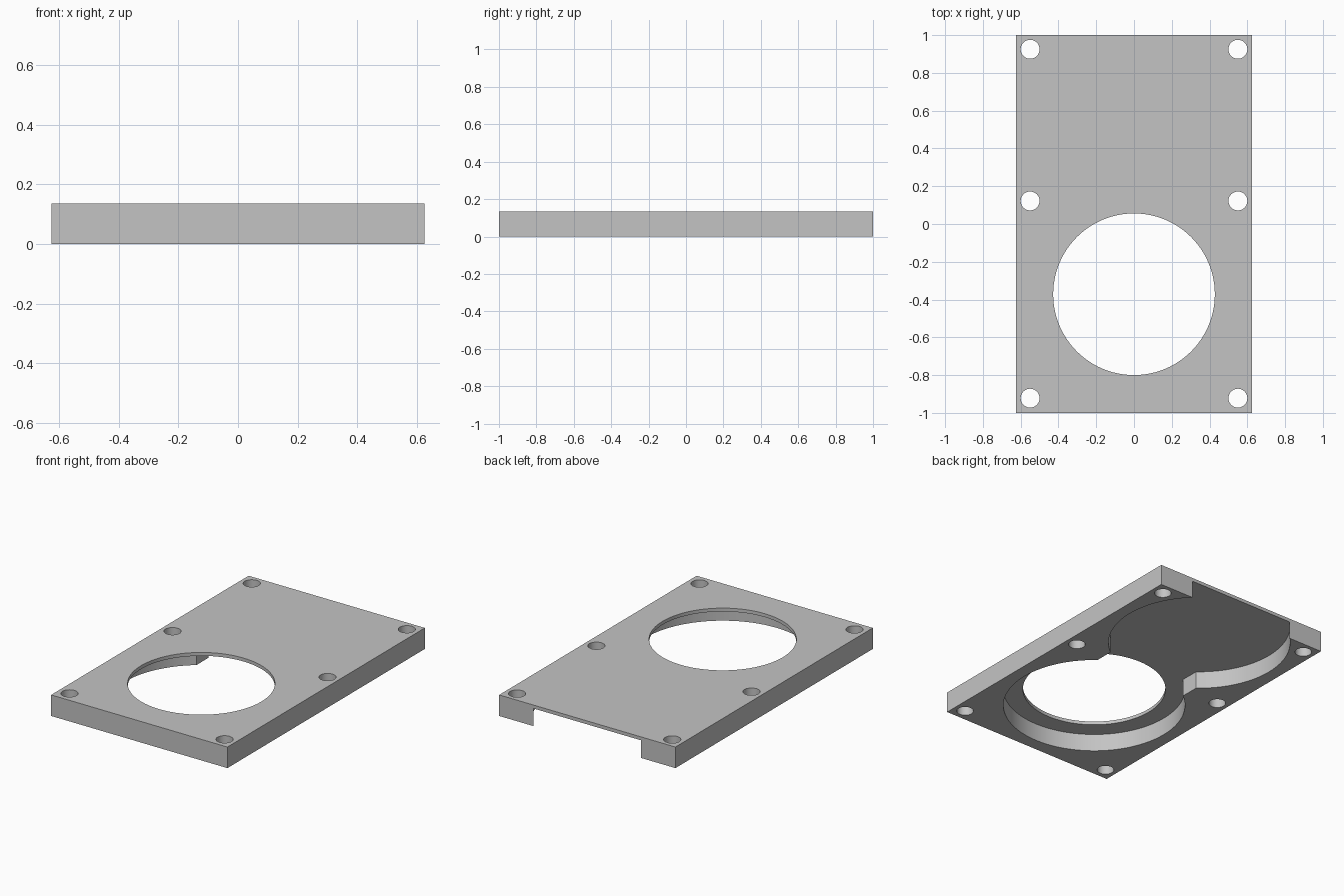
import bpy, bmesh
from math import asin, cos, pi, radians, sin

WIDTH, LENGTH, HEIGHT = 1.25, 2.0, 0.135
SKIN_Z = 0.113            # underside of the thin top skin
POCKET_R, NECK = 0.545, 0.335
FRONT_Y, BACK_Y = -0.372, 0.61

cube = bpy.data.objects.get("Cube")
if cube:
    bpy.data.objects.remove(cube, do_unlink=True)

grey = bpy.data.materials.new("plain grey")
grey.use_nodes = True
colour = (0.55, 0.55, 0.55, 1)
grey.diffuse_color = colour
grey.node_tree.nodes["Principled BSDF"].inputs["Base Color"].default_value = colour


def prism(name, outline, z0, z1):
    """Extrude a counter-clockwise outline from z0 to z1."""
    bm = bmesh.new()
    base = bm.faces.new([bm.verts.new((x, y, z0)) for x, y in outline])
    top = bmesh.ops.extrude_face_region(bm, geom=[base])["geom"]
    verts = [v for v in top if isinstance(v, bmesh.types.BMVert)]
    bmesh.ops.translate(bm, verts=verts, vec=(0, 0, z1 - z0))
    bmesh.ops.recalc_face_normals(bm, faces=bm.faces)
    mesh = bpy.data.meshes.new(name)
    bm.to_mesh(mesh)
    bm.free()
    mesh.materials.append(grey)
    obj = bpy.data.objects.new(name, mesh)
    bpy.context.collection.objects.link(obj)
    return obj


def arc(cy, r, start, end, steps, cx=0):
    return [(cx + r * cos(start + (end - start) * i / steps),
             cy + r * sin(start + (end - start) * i / steps))
            for i in range(steps + 1)]


def circle(cx, cy, r, steps):
    return arc(cy, r, 0, 2 * pi, steps, cx)[:-1]


# Rectangular plate
hx, hy = WIDTH / 2, LENGTH / 2
plate = prism("cover_plate", [(-hx, -hy), (hx, -hy), (hx, hy), (-hx, hy)], 0, HEIGHT)

# Underside pocket: two round recesses joined by a straight neck, open at the back
a = asin(NECK / POCKET_R)
pocket = (arc(BACK_Y, POCKET_R, a - pi / 2, 1.5 * pi - a, 96)
          + arc(FRONT_Y, POCKET_R, pi / 2 + a, 2.5 * pi - a, 96))
cutters = [prism("pocket_cutter", pocket, -0.1, SKIN_Z)]

# Large round opening and six screw holes
cutters.append(prism("opening_cutter", circle(0, FRONT_Y, 0.428, 96), -0.1, 0.3))
for y in (-0.922, 0.122, 0.925):
    for x in (-0.55, 0.55):
        cutters.append(prism("screw_hole_cutter", circle(x, y, 0.05, 40), -0.1, 0.3))

# Cut and clean up
bpy.ops.object.select_all(action="DESELECT")
bpy.context.view_layer.objects.active = plate
plate.select_set(True)
for cutter in cutters:
    cutter.hide_render = True
    cut = plate.modifiers.new("cut", "BOOLEAN")
    cut.operation, cut.solver, cut.object = "DIFFERENCE", "EXACT", cutter
    bpy.ops.object.modifier_apply(modifier=cut.name)
    bpy.data.objects.remove(cutter, do_unlink=True)

bpy.ops.object.shade_smooth_by_angle(angle=radians(30))
